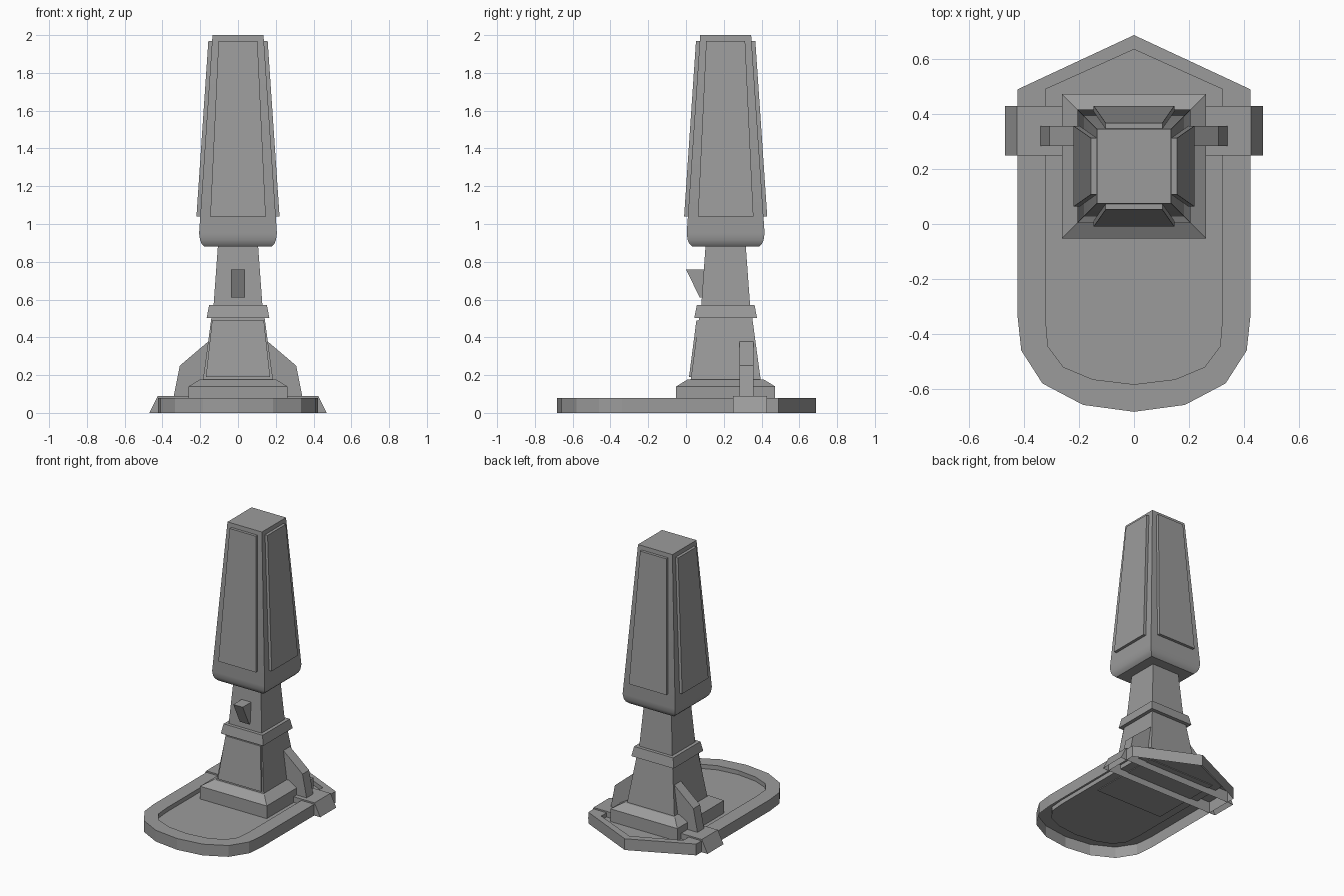
import bpy, bmesh, math
from mathutils import Vector

cube = bpy.data.objects.get("Cube")
if cube:
    bpy.data.objects.remove(cube, do_unlink=True)

grey = bpy.data.materials.new("mid_grey")
grey.use_nodes = True
COLOUR = (0.33, 0.33, 0.33, 1)
grey.diffuse_color = COLOUR
grey.node_tree.nodes["Principled BSDF"].inputs["Base Color"].default_value = COLOUR

CY = 0.21  # depth of the tower axis


def add(name, bm, smooth=False):
    bmesh.ops.recalc_face_normals(bm, faces=bm.faces)
    mesh = bpy.data.meshes.new(name)
    bm.to_mesh(mesh)
    bm.free()
    mesh.materials.append(grey)
    ob = bpy.data.objects.new(name, mesh)
    bpy.context.collection.objects.link(ob)
    if smooth:
        bpy.ops.object.select_all(action='DESELECT')
        ob.select_set(True)
        bpy.context.view_layer.objects.active = ob
        bpy.ops.object.shade_smooth_by_angle(angle=math.radians(35))
    return ob


def loft(name, loops, start=True, end=True, smooth=False):
    """Skin a list of equal-length point loops, with optional end caps."""
    bm = bmesh.new()
    rings = [[bm.verts.new(p) for p in loop] for loop in loops]
    for a, b in zip(rings, rings[1:]):
        for i in range(len(a)):
            j = (i + 1) % len(a)
            bm.faces.new((a[i], a[j], b[j], b[i]))
    if start:
        bm.faces.new(rings[0])
    if end:
        bm.faces.new(rings[-1])
    return add(name, bm, smooth)


def tower(name, steps, **kw):
    """Stack of square sections given as (half width, height)."""
    corners = ((-1, -1), (1, -1), (1, 1), (-1, 1))
    return loft(name, [[(x * h, CY + y * h, z) for x, y in corners]
                       for h, z in steps], **kw)


def plate(name, angle, low, high, depth):
    """Raised panel on a leaning face; low and high are (half width, offset, z)."""
    def loop(sink):
        pts = []
        for (w, off, z), signs in ((low, (-1, 1)), (high, (1, -1))):
            for s in signs:
                x, y = s * w, -(off - sink)
                pts.append((x * math.cos(angle) - y * math.sin(angle),
                            CY + x * math.sin(angle) + y * math.cos(angle), z))
        return pts
    return loft(name, [loop(depth), loop(0)])


def outline(half, z):
    """Mirror a right-hand outline that runs from back tip to front tip."""
    pts = half + [(-x, y) for x, y in reversed(half[1:-1])]
    return [(x, y, z) for x, y in pts]


# Base tray: hollow underneath, with a raised rim and a sunken floor
outer = [(0, .687), (.423, .49), (.423, -.34), (.41, -.46),
         (.333, -.58), (.185, -.658), (0, -.683)]
inner = [(0, .635), (.322, .49), (.322, -.34), (.313, -.445),
         (.257, -.52), (.15, -.565), (0, -.583)]
loft("base_tray", [outline(outer, 0), outline(outer, .08),
                   outline(inner, .08), outline(inner, .05)], start=False)

# Cross bar with splayed feet, open underneath
loft("cross_bar", [[(-w, .25, z), (w, .25, z), (w, .43, z), (-w, .43, z)]
                   for w, z in ((.47, 0), (.425, .09))], start=False)

# Side fins
for side, label in ((1, "left"), (-1, "right")):
    profile = [(.12, .08), (.342, .08), (.308, .25), (.155, .38), (.12, .38)]
    loft(label + "_fin", [[(side * x, y, z) for x, z in profile]
                          for y in (.283, .357)])

# Tower
tower("pedestal", [(.262, .045), (.262, .14), (.2, .178)])
tower("lower_column", [(.186, .17), (.14, .51)])
plate("lower_front_panel", 0, (.17, .194, .19), (.137, .155, .49), .03)
tower("collar", [(.166, .503), (.153, .57)])
tower("collar_foot", [(.155, .503), (.16, .51)])
tower("neck", [(.13, .56), (.106, .89)])
tower("head", [(.177, .88), (.192, .895), (.201, .915), (.206, .95), (.135, 2)],
      smooth=True)

# Raised panels on the four head faces
for i, label in enumerate(("front", "left", "back", "right")):
    plate(label + "_head_panel", i * math.pi / 2,
          (.147, .22, 1.04), (.103, .157, 1.97), .035)

# Wedge hook on the front of the neck
hook = [(0, .76), (.12, .76), (.12, .61), (.073, .61)]
loft("front_hook", [[(x, y, z) for y, z in hook] for x in (-.037, .037)])
